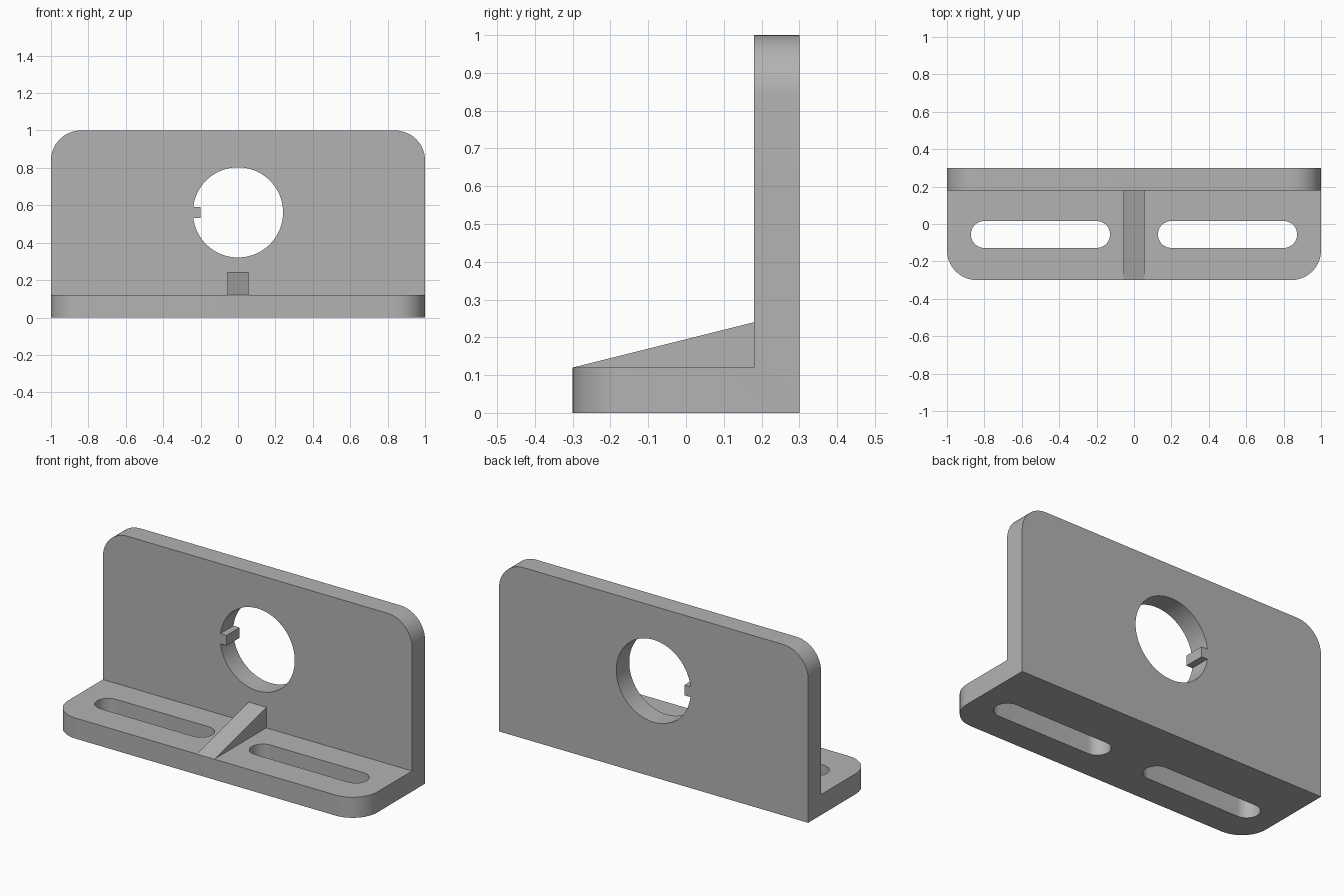
import bpy, bmesh
from math import pi, cos, sin, asin
from mathutils import Vector

cube = bpy.data.objects.get("Cube")
if cube:
    bpy.data.objects.remove(cube, do_unlink=True)

steel = bpy.data.materials.new("plain grey")
steel.use_nodes = True
grey = (0.45, 0.45, 0.45, 1)
steel.diffuse_color = grey
steel.node_tree.nodes["Principled BSDF"].inputs["Base Color"].default_value = grey


def arc(cx, cy, r, start, end, n=24):
    """Points along a circular arc."""
    steps = [start + (end - start) * i / n for i in range(n + 1)]
    return [(cx + r * cos(a), cy + r * sin(a)) for a in steps]


def prism(name, outline, place, direction):
    """Extrude a flat outline, placed in space, along a direction."""
    bm = bmesh.new()
    face = bm.faces.new([bm.verts.new(place(*p)) for p in outline])
    out = bmesh.ops.extrude_face_region(bm, geom=[face])["geom"]
    moved = [v for v in out if isinstance(v, bmesh.types.BMVert)]
    bmesh.ops.translate(bm, verts=moved, vec=Vector(direction))
    bmesh.ops.recalc_face_normals(bm, faces=bm.faces)
    mesh = bpy.data.meshes.new(name)
    bm.to_mesh(mesh)
    bm.free()
    mesh.materials.append(steel)
    obj = bpy.data.objects.new(name, mesh)
    bpy.context.collection.objects.link(obj)
    return obj


def cut(body, cutter):
    """Subtract a cutter, then discard it."""
    cutter.hide_render = True
    mod = body.modifiers.new("cut", "BOOLEAN")
    mod.operation, mod.solver, mod.object = "DIFFERENCE", "EXACT", cutter
    bpy.context.view_layer.objects.active = body
    bpy.ops.object.modifier_apply(modifier=mod.name)
    bpy.data.objects.remove(cutter, do_unlink=True)


# Angle bracket: L-shaped profile swept across the width
profile = [(-0.3, 0), (0.3, 0), (0.3, 1), (0.18, 1), (0.18, 0.12), (-0.3, 0.12)]
bracket = prism("angle_bracket", profile, lambda y, z: (-1, y, z), (2, 0, 0))

# Rounded outer corners on the upright's top and the foot's front
bm = bmesh.new()
bm.from_mesh(bracket.data)
corners = []
for e in bm.edges:
    a, b = (v.co for v in e.verts)
    if abs(a.x - b.x) < 0.01 and (min(a.z, b.z) > 0.99 or max(a.y, b.y) < -0.29):
        corners.append(e)
bmesh.ops.bevel(bm, geom=corners, offset=0.16, offset_type="OFFSET",
                segments=16, profile=0.5, affect="EDGES")
bm.to_mesh(bracket.data)
bm.free()

# Two mounting slots through the foot
for side in (-1, 1):
    slot = (arc(side * 0.5 + 0.3, -0.056, 0.072, -pi / 2, pi / 2)
            + arc(side * 0.5 - 0.3, -0.056, 0.072, pi / 2, 3 * pi / 2))
    cut(bracket, prism("slot_cutter", slot, lambda x, y: (x, y, -0.1), (0, 0, 0.3)))

# Round hole through the upright, with a locating key left on one side
radius, key = 0.241, 0.03
gap = asin(key / radius)
hole = arc(0, 0, radius, gap - pi, pi - gap, 72) + [(-0.2, key), (-0.2, -key)]
cut(bracket, prism("hole_cutter", hole, lambda x, z: (x, 0.1, z + 0.562), (0, 0.3, 0)))

# Stiffening rib between foot and upright
rib = prism("stiffening_rib", [(-0.3, 0.12), (0.18, 0.12), (0.18, 0.24)],
            lambda y, z: (-0.057, y, z), (0.114, 0, 0))

# Smooth curved walls, sharp edges elsewhere
bpy.ops.object.select_all(action="DESELECT")
for obj in (bracket, rib):
    obj.select_set(True)
bpy.context.view_layer.objects.active = bracket
bpy.ops.object.shade_smooth_by_angle(angle=pi / 6)
